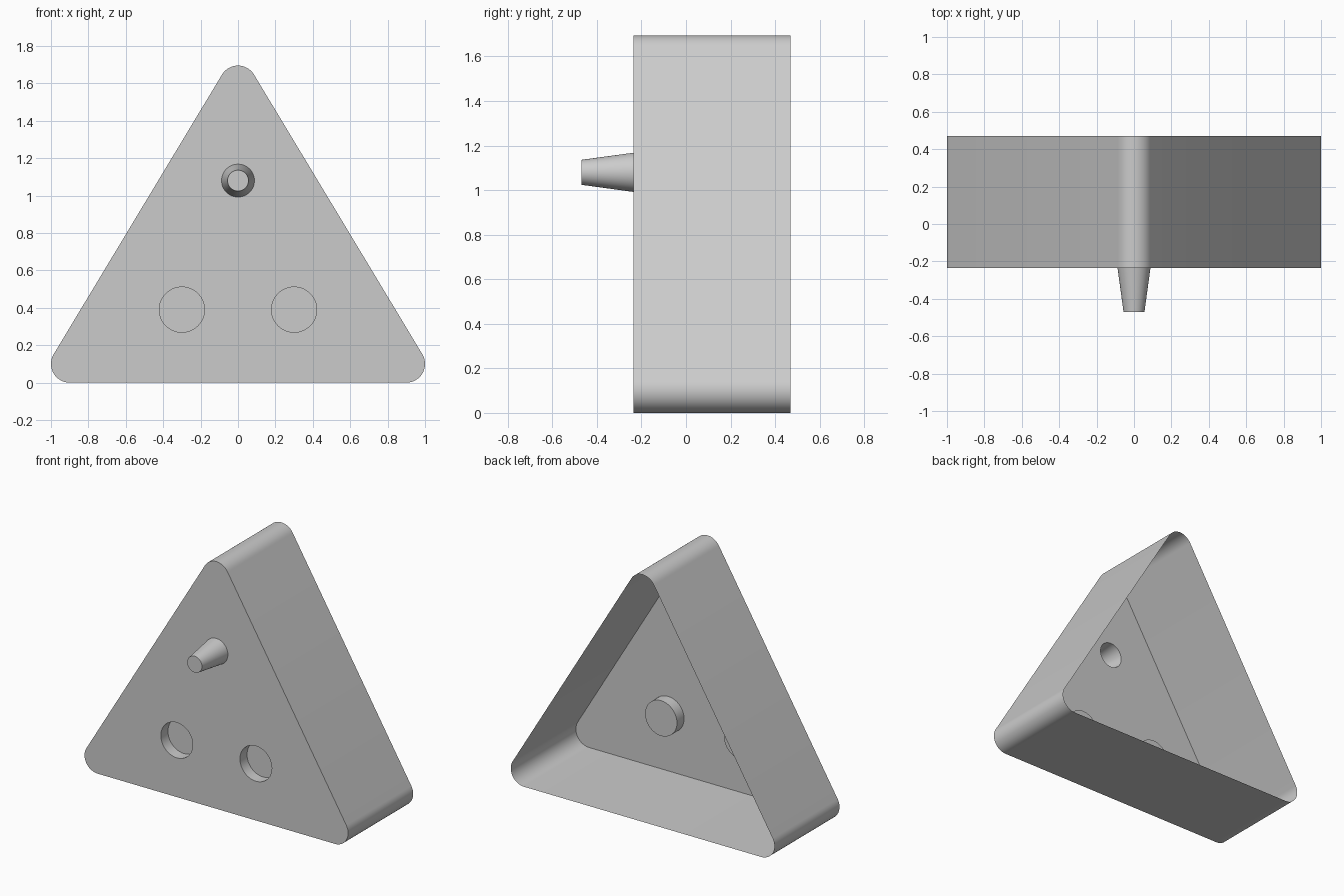
import bpy, bmesh
from math import sin, cos, pi, atan2

if "Cube" in bpy.data.objects:
    bpy.data.objects.remove(bpy.data.objects["Cube"])

FRONT, BACK, TIP = -0.235, 0.47, -0.47
R = 0.1                      # corner radius
TOP = 1.695
bm = bmesh.new()


def loop(points, y):
    vs = [bm.verts.new((x, y, z)) for x, z in points]
    es = [bm.edges.new((vs[i], vs[(i + 1) % len(vs)])) for i in range(len(vs))]
    return vs, es


def circle(cx, cz, r, n=48):
    return [(cx + r * cos(2 * pi * i / n), cz + r * sin(2 * pi * i / n)) for i in range(n)]


def bridge(a, b):
    n = len(a)
    for i in range(n):
        j = (i + 1) % n
        bm.faces.new((a[i], a[j], b[j], b[i]))


# Rounded triangle outline, counter-clockwise from the lower right corner
slope = atan2(0.9, TOP - 2 * R)          # direction of the right side's normal
corners = [((0.9, R), -pi / 2, slope),
           ((0, TOP - R), slope, pi - slope),
           ((-0.9, R), pi - slope, 1.5 * pi)]
outline = []
for (cx, cz), a0, a1 in corners:
    for i in range(17):
        a = a0 + (a1 - a0) * i / 16
        outline.append((cx + R * cos(a), cz + R * sin(a)))

# Front plate with three openings
rim, edges = loop(outline, FRONT)
# centre x, centre z, radius at the plate, radius at the end, y of the end
features = [(0, 1.08, 0.088, 0.056, TIP)]                            # hollow peg
features += [(s * 0.3, 0.39, 0.121, 0.121, FRONT + 0.077) for s in (-1, 1)]  # pockets
mouths = []
for cx, cz, r, r_end, y_end in features:
    vs, es = loop(circle(cx, cz, r), FRONT)
    mouths.append(vs)
    edges += es
bmesh.ops.triangle_fill(bm, use_beauty=True, edges=edges, normal=(0, -1, 0))

# Side walls, open at the back
bridge(rim, loop(outline, BACK)[0])

# Peg and pocket walls with closed ends
for vs, (cx, cz, r, r_end, y_end) in zip(mouths, features):
    end = loop(circle(cx, cz, r_end), y_end)[0]
    bridge(vs, end)
    bm.faces.new(end)

# Make all normals agree, with the plate facing the front
bmesh.ops.recalc_face_normals(bm, faces=bm.faces[:])
plate = max(bm.faces, key=lambda f: f.calc_area() if all(abs(v.co.y - FRONT) < 1e-5 for v in f.verts) else 0)
if plate.normal.y > 0:
    bmesh.ops.reverse_faces(bm, faces=bm.faces[:])

mesh = bpy.data.meshes.new("triangle_shell")
bm.to_mesh(mesh)
bm.free()
shell = bpy.data.objects.new("triangle_shell", mesh)
bpy.context.collection.objects.link(shell)
bpy.context.view_layer.objects.active = shell
shell.select_set(True)
bpy.ops.object.shade_smooth_by_angle()
